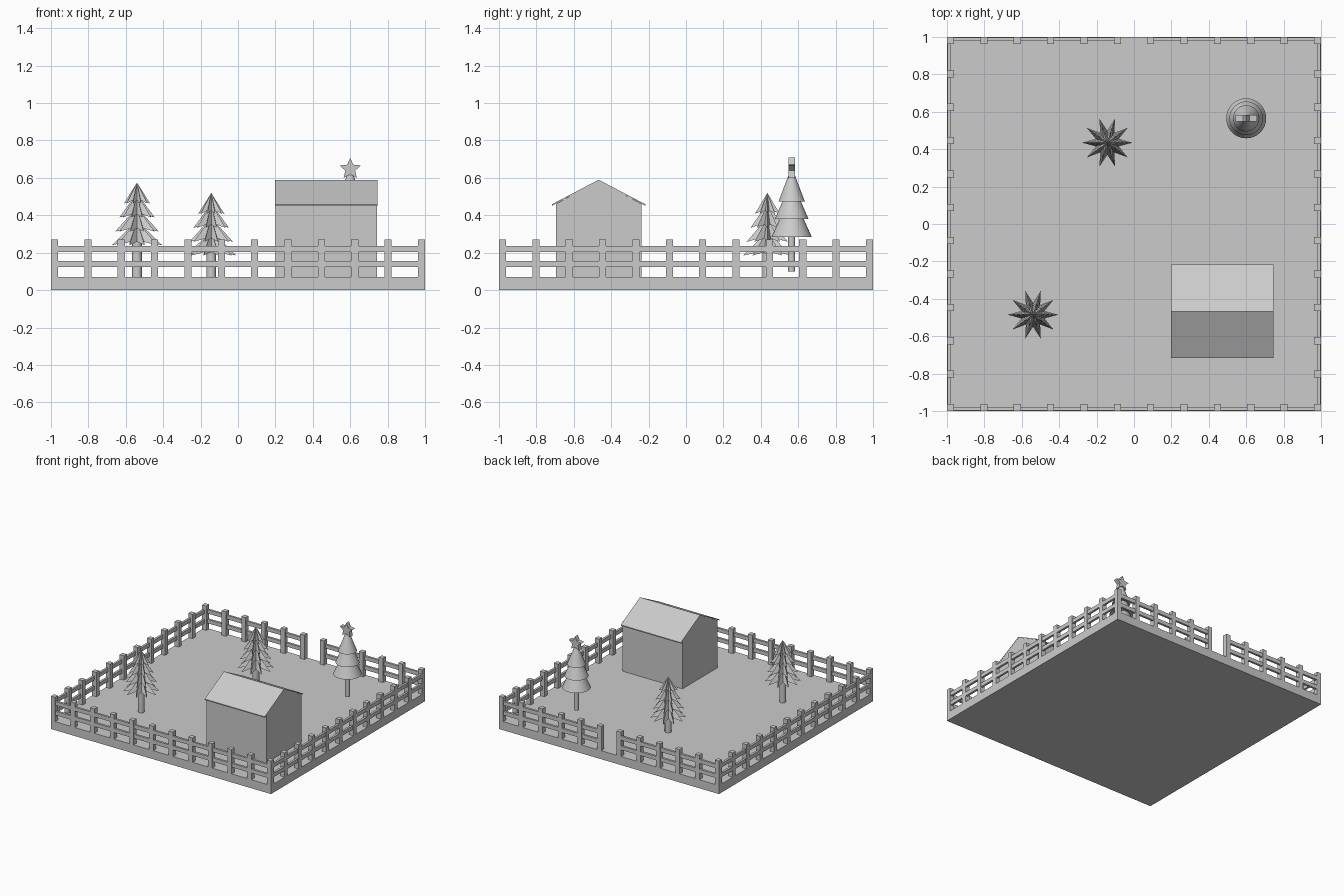
import bpy, bmesh, math
from mathutils import Vector

cube = bpy.data.objects.get("Cube")
if cube:
    bpy.data.objects.remove(cube, do_unlink=True)

grey = bpy.data.materials.new("plain_grey")
grey.use_nodes = True
colour = (0.6, 0.6, 0.6, 1)
grey.diffuse_color = colour
grey.node_tree.nodes["Principled BSDF"].inputs["Base Color"].default_value = colour


def finish(bm, name, smooth=False):
    bmesh.ops.recalc_face_normals(bm, faces=bm.faces[:])
    mesh = bpy.data.meshes.new(name)
    bm.to_mesh(mesh)
    bm.free()
    mesh.materials.append(grey)
    obj = bpy.data.objects.new(name, mesh)
    bpy.context.collection.objects.link(obj)
    if smooth:
        bpy.ops.object.select_all(action='DESELECT')
        obj.select_set(True)
        bpy.context.view_layer.objects.active = obj
        bpy.ops.object.shade_smooth_by_angle(angle=math.radians(35))
    return obj


def add_box(bm, low, high):
    low, high = Vector(low), Vector(high)
    new = bmesh.ops.create_cube(bm, size=1)["verts"]
    for v in new:
        v.co = (low + high) / 2 + v.co * (high - low)


def loft(bm, rings):
    """Skin equal-length rings of points and cap both ends."""
    loops = [[bm.verts.new(p) for p in ring] for ring in rings]
    n = len(loops[0])
    for a, b in zip(loops, loops[1:]):
        for i in range(n):
            j = (i + 1) % n
            bm.faces.new((a[i], a[j], b[j], b[i]))
    bm.faces.new(loops[0])
    bm.faces.new(loops[-1])


def circle(x, y, z, r, n):
    return [(x + r * math.cos(math.tau * i / n), y + r * math.sin(math.tau * i / n), z)
            for i in range(n)]


def trunk(name, x, y, z0, z1, r, n):
    bm = bmesh.new()
    loft(bm, [circle(x, y, z0, r, n), circle(x, y, z1, r, n)])
    finish(bm, name, True)


def x_prism(name, profile, x0, x1):
    bm = bmesh.new()
    loft(bm, [[(x, y, z) for y, z in profile] for x in (x0, x1)])
    finish(bm, name)


# Ground slab
GROUND = 0.07
bm = bmesh.new()
add_box(bm, (-1, -1, 0), (1, 1, GROUND))
finish(bm, "ground")

# Fence: posts and two rails per side, with a gate gap at the back
HALF, POSTS = 0.019, 12
STEP = 2 * (1 - HALF) / (POSTS - 1)
GATE = STEP / 2
for side, name in enumerate(("front", "left", "back", "right")):
    bm = bmesh.new()
    for i in range(POSTS - 1):
        x = -1 + HALF + i * STEP
        add_box(bm, (x - HALF, -1, GROUND), (x + HALF, -1 + 2 * HALF, 0.27))
    spans = [(-0.99, -GATE), (GATE, 0.99)] if name == "back" else [(-0.99, 0.99)]
    for x0, x1 in spans:
        for z in (0.123, 0.203):
            add_box(bm, (x0, -0.997, z), (x1, -0.979, z + 0.032))
    fence = finish(bm, name + "_fence")
    fence.rotation_euler.z = side * math.pi / 2

# House walls and thin overhanging roof
MID, EAVE, RIDGE, THICK = -0.467, 0.455, 0.59, 0.008
x_prism("house_walls", [(MID - 0.228, GROUND), (MID + 0.228, GROUND), (MID + 0.228, 0.461),
                        (MID, RIDGE - 0.006), (MID - 0.228, 0.461)], 0.2, 0.744)
outer = [(MID - 0.25, EAVE + THICK / 2), (MID, RIDGE), (MID + 0.25, EAVE + THICK / 2)]
x_prism("house_roof", outer + [(y, z - THICK) for y, z in reversed(outer)], 0.199, 0.745)


# Pleated pine trees
def pine(name, x, y, base):
    trunk(name + "_trunk", x, y, GROUND, base + 0.08, 0.026, 12)
    bm = bmesh.new()
    tiers = [(0, 0.135, 0.13), (0.073, 0.117, 0.13), (0.148, 0.095, 0.13), (0.223, 0.07, 0.112)]
    for z, r, h in tiers:
        ring = []
        for i in range(20):
            a = math.tau * i / 20
            notch = i % 2
            rad = r * (0.48 if notch else 1)
            ring.append(bm.verts.new((x + rad * math.cos(a), y + rad * math.sin(a),
                                      base + z + 0.018 * notch)))
        apex = bm.verts.new((x, y, base + z + h))
        under = bm.verts.new((x, y, base + z + 0.03))
        for i in range(20):
            a, b = ring[i], ring[(i + 1) % 20]
            bm.faces.new((a, b, apex))
            bm.faces.new((b, a, under))
    finish(bm, name + "_branches")


pine("front_pine", -0.54, -0.485, 0.24)
pine("back_pine", -0.143, 0.435, 0.185)

# Festive tree with stacked round tiers
TX, TY = 0.6, 0.565
trunk("festive_tree_trunk", TX, TY, 0.1, 0.3, 0.019, 16)
for i, (z0, z1, r0, r1) in enumerate([(0.285, 0.39, 0.107, 0.06),
                                     (0.38, 0.485, 0.09, 0.045),
                                     (0.475, 0.612, 0.07, 0.018)]):
    bm = bmesh.new()
    loft(bm, [circle(TX, TY, z0, r0, 32), circle(TX, TY, z1, r1, 32)])
    finish(bm, f"festive_tree_tier_{i + 1}", True)

# Star on top
outline = []
for i in range(10):
    a = math.pi / 2 + math.tau * i / 10
    r = 0.028 if i % 2 else 0.06
    outline.append((TX + r * math.cos(a), 0.648 + r * math.sin(a)))
bm = bmesh.new()
loft(bm, [[(x, y, z) for x, z in outline] for y in (TY - 0.018, TY + 0.018)])
finish(bm, "treetop_star")
